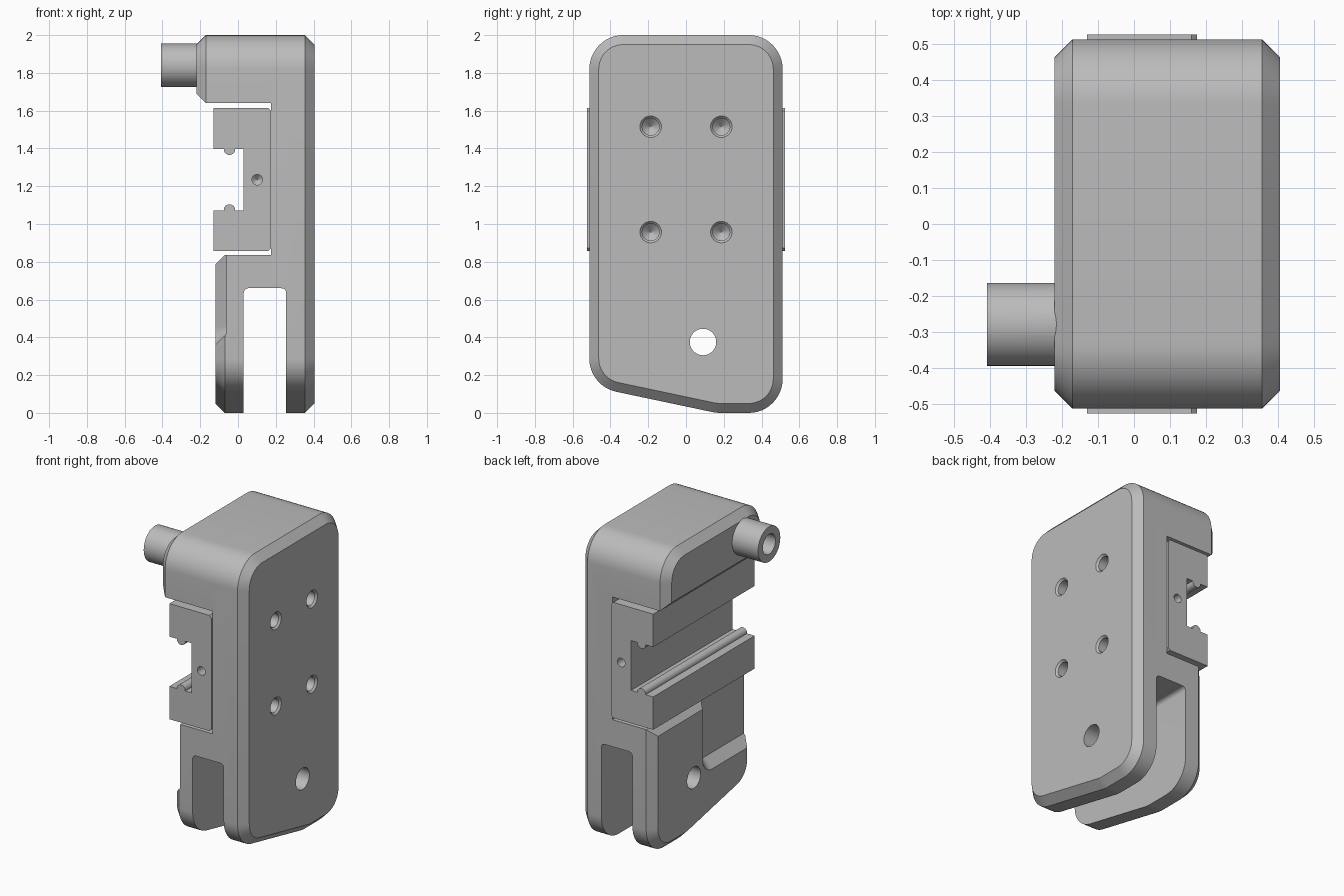
import bpy, bmesh, math
from mathutils import Vector, Matrix

cube = bpy.data.objects.get("Cube")
if cube:
    bpy.data.objects.remove(cube, do_unlink=True)

grey = bpy.data.materials.new("plain grey")
grey.use_nodes = True
grey.diffuse_color = (0.5, 0.5, 0.5, 1)
grey.node_tree.nodes["Principled BSDF"].inputs["Base Color"].default_value = (0.5, 0.5, 0.5, 1)


def outline(corners, inset=0.0, segments=12):
    """Counter-clockwise (u, v, radius) corners, offset inward and filleted."""
    pts, count = [], len(corners)
    for i, (u, v, r) in enumerate(corners):
        p = Vector((u, v))
        d1 = (p - Vector(corners[i - 1][:2])).normalized()
        d2 = (Vector(corners[(i + 1) % count][:2]) - p).normalized()
        n1, n2 = Vector((-d1.y, d1.x)), Vector((-d2.y, d2.x))
        p = p + (n1 + n2) * inset / (1 + n1.dot(n2))
        if r == 0:
            pts.append(p)
            continue
        turn = math.atan2(d1.x * d2.y - d1.y * d2.x, d1.dot(d2))
        side = math.copysign(1, turn)
        r -= inset * side
        start = p - d1 * r * math.tan(abs(turn) / 2)
        centre = start + n1 * r * side
        for k in range(segments + 1):
            pts.append(centre + Matrix.Rotation(turn * k / segments, 2) @ (start - centre))
    return pts


def prism(name, corners, rings, axis="X", segments=12):
    """Stack the outline along an axis; each ring is (position, inset)."""
    bm = bmesh.new()
    loops = []
    for w, inset in rings:
        pts = outline(corners, inset, segments)
        loops.append([bm.verts.new((w, p.x, p.y) if axis == "X" else (p.x, w, p.y)) for p in pts])
    n = len(loops[0])
    for a, b in zip(loops, loops[1:]):
        for i in range(n):
            j = (i + 1) % n
            bm.faces.new((a[i], a[j], b[j], b[i]))
    bm.faces.new(loops[0])
    bm.faces.new(loops[-1])
    bmesh.ops.remove_doubles(bm, verts=bm.verts, dist=1e-5)
    bmesh.ops.recalc_face_normals(bm, faces=bm.faces)
    mesh = bpy.data.meshes.new(name)
    bm.to_mesh(mesh)
    bm.free()
    mesh.materials.append(grey)
    obj = bpy.data.objects.new(name, mesh)
    bpy.context.collection.objects.link(obj)
    return obj


def circle(u, v, r):
    return [(u - r, v - r, r), (u + r, v - r, r), (u + r, v + r, r), (u - r, v + r, r)]


def combine(target, other, operation):
    mod = target.modifiers.new("combine", "BOOLEAN")
    mod.operation, mod.solver, mod.object = operation, "EXACT", other
    bpy.context.view_layer.objects.active = target
    bpy.ops.object.modifier_apply(modifier=mod.name)
    bpy.data.objects.remove(other, do_unlink=True)


def finish(obj):
    bpy.ops.object.select_all(action="DESELECT")
    obj.select_set(True)
    bpy.context.view_layer.objects.active = obj
    bpy.ops.object.shade_smooth_by_angle(angle=math.radians(25))


# Shared side outline: slanted bottom, rounded corners
W, R, C = 0.512, 0.18, 0.05
bottom = [(-W, 0.142, R), (0.16, 0, 0.25), (W, 0, R)]
top = [(W, 2, R), (-W, 2, R)]

# Body: back plate, overhanging head and lower fork arm
body = prism("body", bottom + top, [(0.175, 0), (0.405 - C, 0), (0.405, C)])
head = prism("head", [(-W, 1.64, 0), (W, 1.64, 0)] + top,
             [(-0.22, C), (-0.22 + C, 0), (0.25, 0)])
arm = prism("fork_arm", bottom + [(W, 0.837, 0), (-W, 0.837, 0)],
            [(-0.12, C), (-0.12 + C, 0), (0.25, 0)])
combine(body, head, "UNION")
combine(body, arm, "UNION")

# Fork slot
slot = prism("slot", [(0.03, -0.2, 0), (0.255, -0.2, 0), (0.255, 0.66, 0.025), (0.03, 0.66, 0.025)],
             [(-1, 0), (1, 0)], "Y", 5)
combine(body, slot, "DIFFERENCE")

# Sloped recess on the outside of the arm
recess = prism("recess", [(-0.8, 0.36, 0), (0.0, 0.36, 0.1), (0.0, 1.0, 0), (-0.8, 1.0, 0)],
               [(-0.14, -0.02), (-0.06, 0.06)])
combine(body, recess, "DIFFERENCE")

# Hinge hole through both fork sides
combine(body, prism("hinge_hole", circle(0.09, 0.375, 0.07), [(-0.5, 0), (0.6, 0)]), "DIFFERENCE")

# Four countersunk blind holes in the plate
for y in (-0.187, 0.187):
    for z in (0.957, 1.515):
        hole = prism("screw_hole", circle(y, z, 0.045),
                     [(0.415, -0.022), (0.393, 0), (0.25, 0), (0.21, 0.0435)], segments=8)
        combine(body, hole, "DIFFERENCE")

# Hollow spigot on the head
combine(body, prism("spigot", circle(-0.278, 1.84, 0.115), [(-0.408, 0), (-0.1, 0)]), "UNION")
combine(body, prism("bore", circle(-0.278, 1.84, 0.065), [(-0.5, 0), (-0.25, 0)]), "DIFFERENCE")
finish(body)


# Channel rail with a rounded ridge on each lip
def ridge(base, tip, order):
    a, b = -0.045 + 0.03 * order, -0.045 - 0.03 * order
    return [(a, base, 0), (a, tip, 0.029), (b, tip, 0.029), (b, base, 0)]


profile = [(-0.13, 0.857, 0), (0.16, 0.857, 0), (0.175, 0.872, 0),
           (0.175, 1.599, 0), (0.16, 1.614, 0), (-0.13, 1.614, 0), (-0.13, 1.398, 0)]
profile += ridge(1.398, 1.366, -1) + [(0.03, 1.398, 0), (0.03, 1.072, 0)]
profile += ridge(1.072, 1.104, 1) + [(-0.13, 1.072, 0)]
rail = prism("channel_rail", profile, [(-0.525, 0), (0.525, 0)], "Y", 8)

# Blind pilot hole in each rail end
for s in (-1, 1):
    pilot = prism("pilot_hole", circle(0.102, 1.235, 0.028),
                  [(s * 0.6, 0), (s * 0.43, 0), (s * 0.405, 0.0265)], "Y", 6)
    combine(rail, pilot, "DIFFERENCE")
finish(rail)
